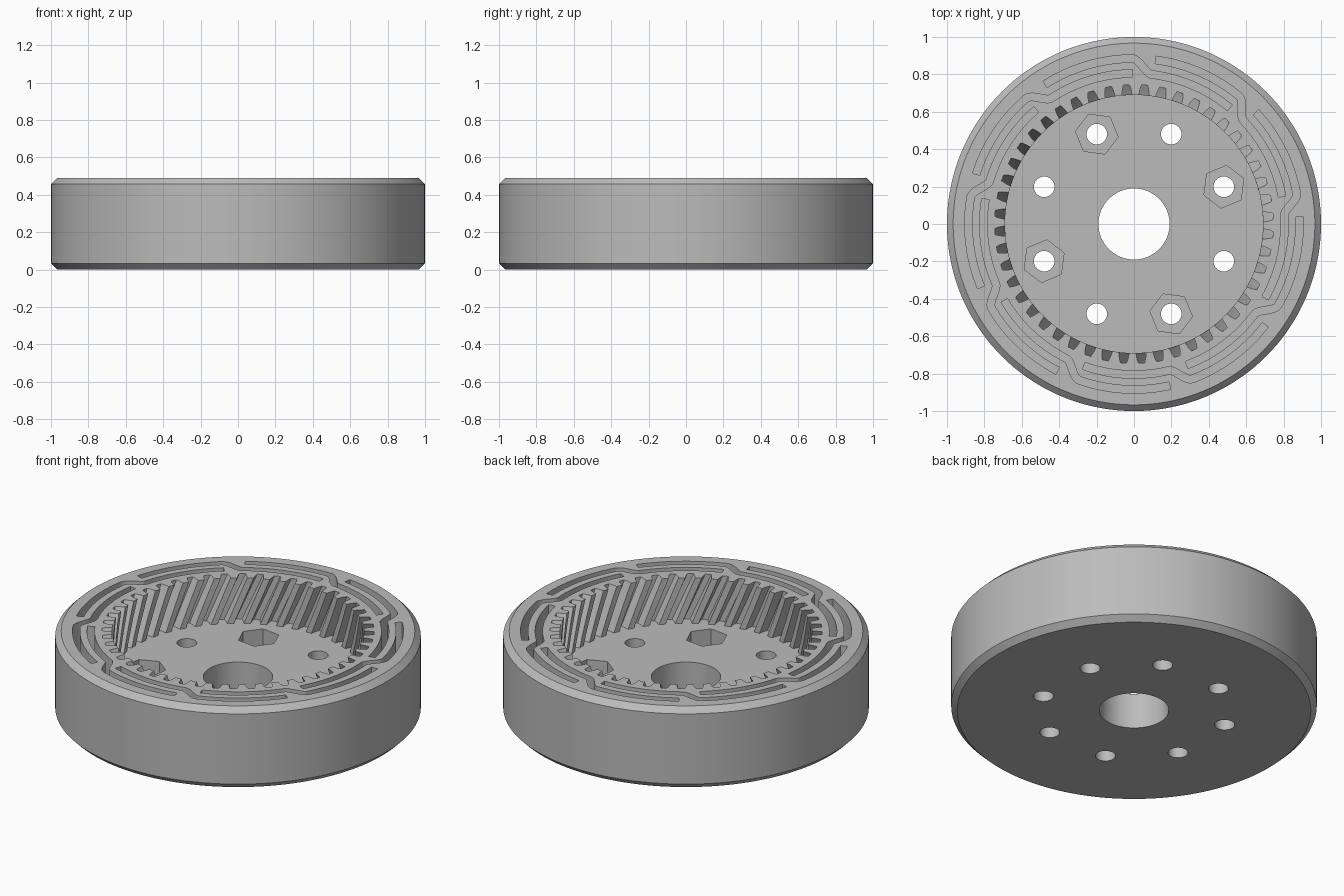
import bpy, bmesh
from math import sin, cos, pi, radians, hypot

HEIGHT, FLOOR = 0.49, 0.215
TEETH, SPRINGS = 48, 9

cube = bpy.data.objects.get("Cube")
if cube:
    bpy.data.objects.remove(cube, do_unlink=True)

grey = bpy.data.materials.new("plain_grey")
grey.use_nodes = True
grey.diffuse_color = (0.5, 0.5, 0.5, 1)
for node in grey.node_tree.nodes:
    if node.type == 'BSDF_PRINCIPLED':
        node.inputs["Base Color"].default_value = grey.diffuse_color


def polar(r, a):
    return r * cos(a), r * sin(a)


def circle(r, n, cx=0, cy=0, turn=0):
    return [(cx + r * cos(turn + 2 * pi * i / n),
             cy + r * sin(turn + 2 * pi * i / n)) for i in range(n)]


def loft(bm, layers):
    """Closed solid through a stack of (outline, z) layers."""
    rings = [[bm.verts.new((x, y, z)) for x, y in pts] for pts, z in layers]
    n = len(rings[0])
    for low, high in zip(rings, rings[1:]):
        for i in range(n):
            j = (i + 1) % n
            bm.faces.new((low[i], low[j], high[j], high[i]))
    bm.faces.new(rings[0][::-1])
    bm.faces.new(rings[-1])


def make(name, solids):
    bm = bmesh.new()
    for layers in solids:
        loft(bm, layers)
    bmesh.ops.recalc_face_normals(bm, faces=bm.faces[:])
    mesh = bpy.data.meshes.new(name)
    bm.to_mesh(mesh)
    bm.free()
    mesh.materials.append(grey)
    obj = bpy.data.objects.new(name, mesh)
    bpy.context.collection.objects.link(obj)
    return obj


# Chamfered drum
CH = 0.033
body = make("ring_gear_housing", [[
    (circle(1 - CH, 144), 0), (circle(1, 144), CH),
    (circle(1, 144), HEIGHT - CH), (circle(1 - CH, 144), HEIGHT)]])


# Internal helical teeth: trapezoid gaps twisting clockwise on the way up
def gear_outline(z):
    pitch = 2 * pi / TEETH
    phase = radians(3.1) + radians(9) * (HEIGHT - z) / (HEIGHT - FLOOR)
    pts = []
    for i in range(TEETH):
        mid = phase + i * pitch
        for r, part in ((0.69, -0.3), (0.72, -0.25), (0.745, -0.17),
                        (0.745, 0.17), (0.72, 0.25), (0.69, 0.3)):
            pts.append(polar(r, mid + part * pitch))
    return pts


levels = [FLOOR + (HEIGHT + 0.03 - FLOOR) * k / 6 for k in range(7)]
gear_cutter = make("gear_cutter", [[(gear_outline(z), z) for z in levels]])

# Central bore and bolt circle, with nut pockets on every other hole
bolts = [radians(22.5 + 45 * k) for k in range(8)]
holes = [circle(0.19, 64)] + [circle(0.055, 32, *polar(0.52, a)) for a in bolts]
hole_cutter = make("hole_cutter", [[(h, -0.1), (h, 0.4)] for h in holes])
nuts = [circle(0.115, 6, *polar(0.52, a), turn=a) for a in bolts[::2]]
nut_cutter = make("nut_cutter", [[(h, 0.1), (h, 0.4)] for h in nuts])


# Flexure slots: outer arc, S-shaped step, inner arc
def slot_outline(turn):
    start, end, step, steps = 35.5, -36.5, 3.7, 144
    path = []
    for i in range(steps + 1):
        deg = start + (end - start) * i / steps
        t = min(1, max(0, (step - deg) / (2 * step)))
        path.append(polar(0.885 - 0.08 * t * t * (3 - 2 * t), radians(deg + turn)))
    left, right = [], []
    for i, (x, y) in enumerate(path):
        ax, ay = path[max(i - 1, 0)]
        bx, by = path[min(i + 1, steps)]
        length = hypot(bx - ax, by - ay)
        nx, ny = (ay - by) / length * 0.02, (bx - ax) / length * 0.02
        left.append((x + nx, y + ny))
        right.append((x - nx, y - ny))
    return left + right[::-1]


slots = [slot_outline(87 + 360 / SPRINGS * k) for k in range(SPRINGS)]
slot_cutter = make("slot_cutter", [[(s, FLOOR), (s, HEIGHT + 0.05)] for s in slots])

# Cut everything out of the drum, then drop the cutters
bpy.ops.object.select_all(action='DESELECT')
bpy.context.view_layer.objects.active = body
body.select_set(True)
for cutter in (gear_cutter, hole_cutter, nut_cutter, slot_cutter):
    cutter.hide_render = True
    mod = body.modifiers.new(cutter.name, 'BOOLEAN')
    mod.operation, mod.solver, mod.object = 'DIFFERENCE', 'EXACT', cutter
    bpy.ops.object.modifier_apply(modifier=mod.name)
    bpy.data.objects.remove(cutter, do_unlink=True)

bpy.ops.object.shade_smooth_by_angle(angle=radians(30))
